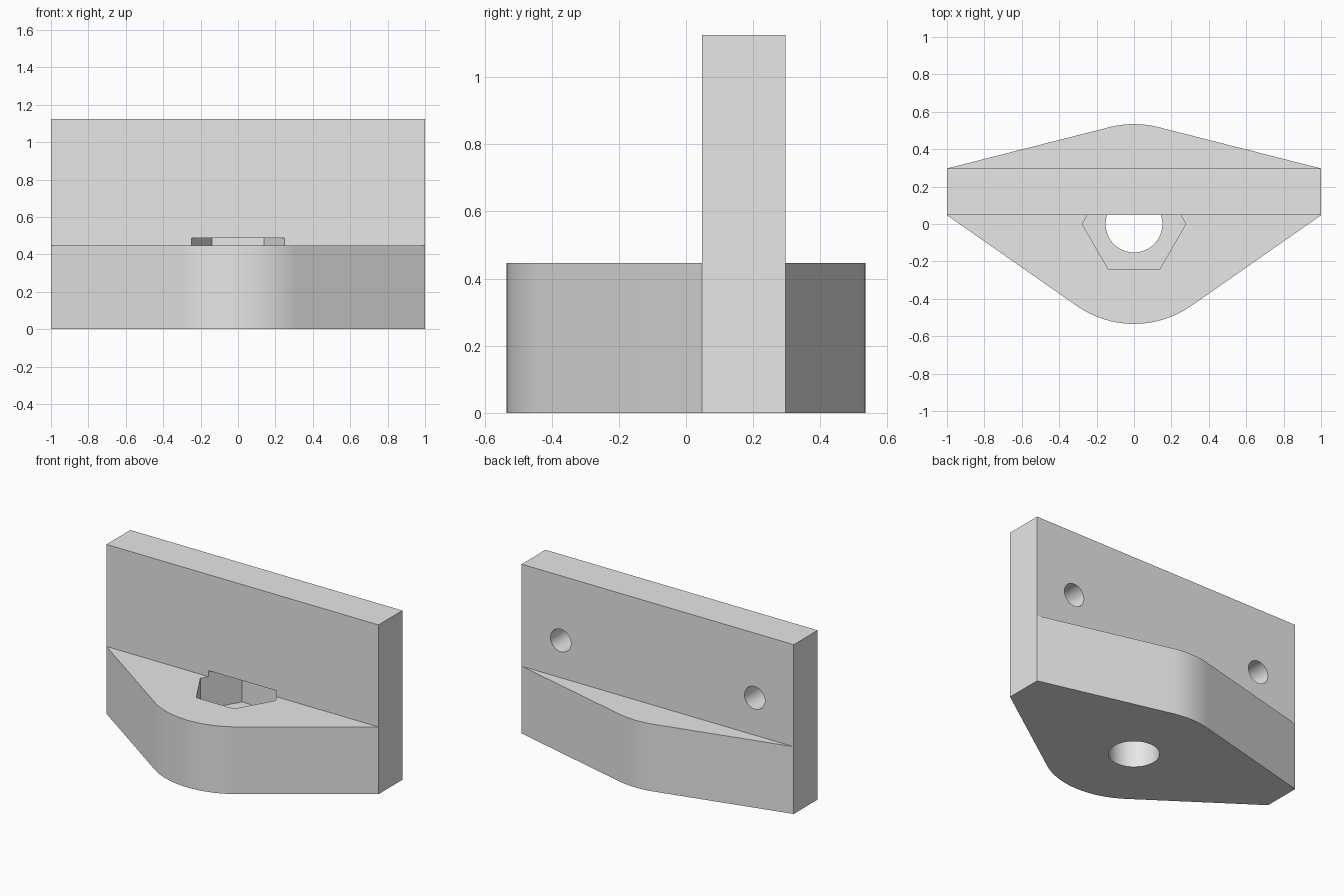
import bpy, bmesh, math
from mathutils import Matrix, Vector

cube = bpy.data.objects.get("Cube")
if cube:
    bpy.data.objects.remove(cube, do_unlink=True)

FRONT, BACK = 0.047, 0.297        # faces of the upright plate
BASE_TOP, PLATE_TOP = 0.447, 1.125
ROUND = 0.534                     # radius of the base's rounded noses

grey = bpy.data.materials.new("light grey")
grey.use_nodes = True
grey.diffuse_color = (0.8, 0.8, 0.8, 1)
grey.node_tree.nodes["Principled BSDF"].inputs["Base Color"].default_value = (0.8, 0.8, 0.8, 1)


def make_object(name, bm):
    mesh = bpy.data.meshes.new(name)
    bm.to_mesh(mesh)
    bm.free()
    mesh.materials.append(grey)
    obj = bpy.data.objects.new(name, mesh)
    bpy.context.collection.objects.link(obj)
    return obj


def nose_arc(y, side, steps=32):
    """Arc tangent to the lines running from the plate corners (+-1, y)."""
    corner = math.atan2(y * side, 1)
    start = corner + math.acos(ROUND / math.hypot(1, y))
    for i in range(steps + 1):
        a = start + (math.pi - 2 * start) * i / steps
        yield Vector((ROUND * math.cos(a), side * ROUND * math.sin(a), 0))


# Base outline, counter-clockwise from the right front corner
outline = [Vector((1, FRONT, 0)), Vector((1, BACK, 0)), *nose_arc(BACK, 1),
           Vector((-1, BACK, 0)), Vector((-1, FRONT, 0)),
           *reversed(list(nose_arc(FRONT, -1)))]
bm = bmesh.new()
floor = bm.faces.new([bm.verts.new(p) for p in outline])
top = bmesh.ops.extrude_face_region(bm, geom=[floor])["geom"]
bmesh.ops.translate(bm, vec=(0, 0, BASE_TOP),
                    verts=[v for v in top if isinstance(v, bmesh.types.BMVert)])

# Split the top along the plate, then raise the middle strip
for y in (FRONT, BACK):
    pair = [v for v in bm.verts if v.co.z > 0.1 and abs(v.co.x) > 0.99
            and abs(v.co.y - y) < 0.001]
    bmesh.ops.connect_verts(bm, verts=pair)
strip = [f for f in bm.faces if len(f.verts) == 4
         and all(v.co.z > 0.1 and abs(v.co.x) > 0.99 for v in f.verts)
         and max(v.co.x for v in f.verts) - min(v.co.x for v in f.verts) > 1]
raised = bmesh.ops.extrude_face_region(bm, geom=strip)["geom"]
bmesh.ops.translate(bm, vec=(0, 0, PLATE_TOP - BASE_TOP),
                    verts=[v for v in raised if isinstance(v, bmesh.types.BMVert)])
bmesh.ops.delete(bm, geom=[f for f in strip if f.is_valid], context="FACES_ONLY")
bmesh.ops.recalc_face_normals(bm, faces=bm.faces)
bracket = make_object("bracket", bm)


def cut(name, radius, depth, sides, matrix):
    """Subtract a prism with the given number of sides from the bracket."""
    bm = bmesh.new()
    bmesh.ops.create_cone(bm, cap_ends=True, segments=sides, radius1=radius,
                          radius2=radius, depth=depth, matrix=matrix)
    cutter = make_object(name, bm)
    cutter.hide_render = True
    mod = bracket.modifiers.new(name, "BOOLEAN")
    mod.operation, mod.solver, mod.object = "DIFFERENCE", "EXACT", cutter
    bpy.context.view_layer.objects.active = bracket
    bpy.ops.object.modifier_apply(modifier=mod.name)
    bpy.data.objects.remove(cutter, do_unlink=True)


# Vertical bolt hole and the hexagonal nut pocket above it
cut("bolt_hole", 0.152, 0.7, 64, Matrix.Translation((0, 0, 0)))
pocket_low, pocket_high = 0.235, 0.487
cut("nut_pocket", 0.277, pocket_high - pocket_low, 6,
    Matrix.Translation((0, 0, (pocket_low + pocket_high) / 2))
    @ Matrix.Rotation(math.pi / 2, 4, "Z"))

# Blind round holes in the back of the plate
for name, x in (("left_hole", 0.713), ("right_hole", -0.713)):
    cut(name, 0.075, 0.4, 48,
        Matrix.Translation((x, BACK, 0.695)) @ Matrix.Rotation(math.pi / 2, 4, "X"))

bpy.ops.object.select_all(action="DESELECT")
bracket.select_set(True)
bpy.context.view_layer.objects.active = bracket
bpy.ops.object.shade_smooth_by_angle(angle=math.radians(25))
